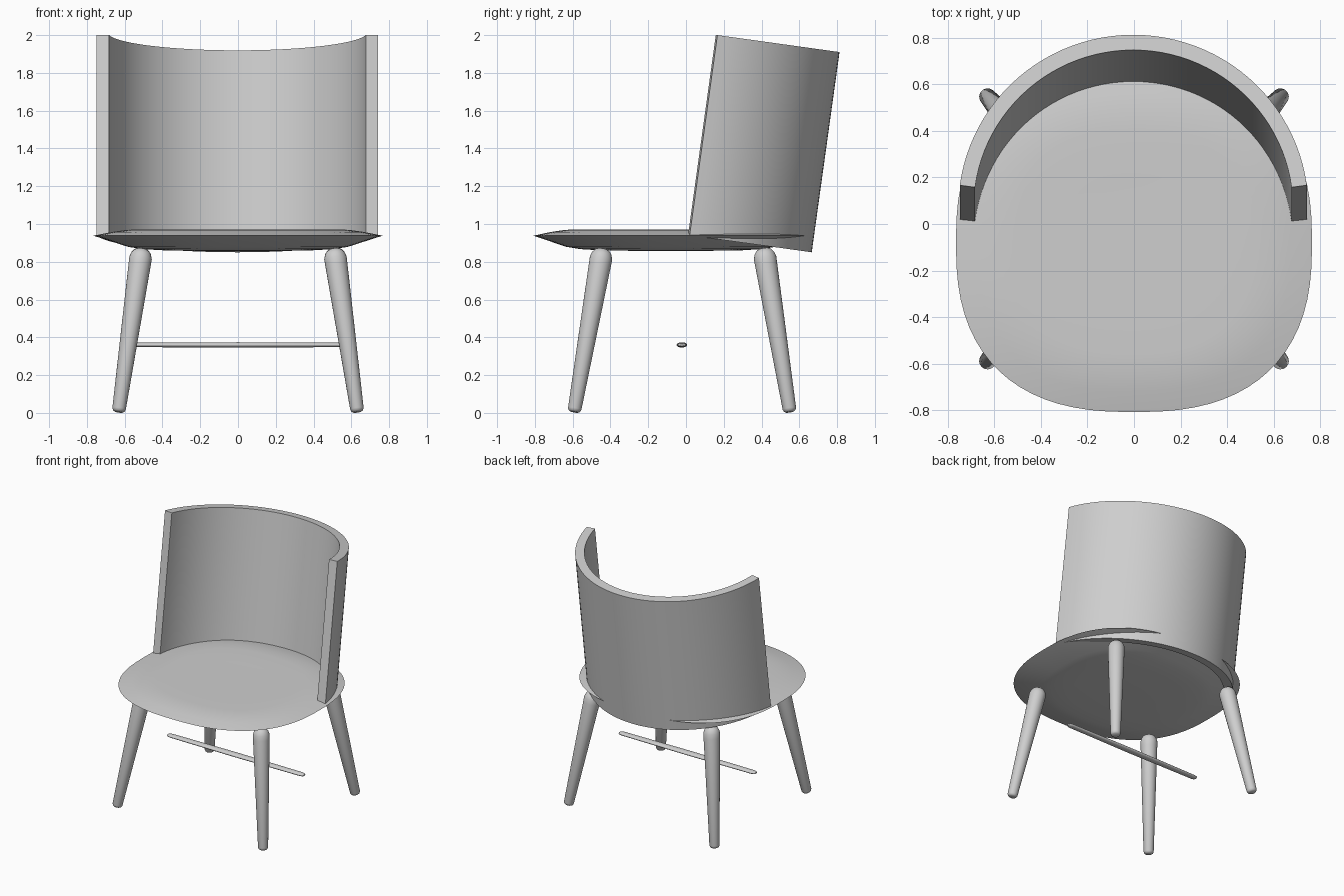
import bpy, bmesh, math
from mathutils import Vector, Matrix

if "Cube" in bpy.data.objects:
    bpy.data.objects.remove(bpy.data.objects["Cube"])

grey = bpy.data.materials.new("light_grey")
grey.diffuse_color = (0.62, 0.62, 0.62, 1)
grey.use_nodes = True
grey.node_tree.nodes["Principled BSDF"].inputs["Base Color"].default_value = grey.diffuse_color


def loft(name, rings, angle=35):
    """Skin a list of closed rings and cap both ends."""
    bm = bmesh.new()
    loops = [[bm.verts.new(p) for p in ring] for ring in rings]
    n = len(loops[0])
    for a, b in zip(loops, loops[1:]):
        for i in range(n):
            j = (i + 1) % n
            bm.faces.new((a[i], a[j], b[j], b[i]))
    bm.faces.new(loops[0][::-1])
    bm.faces.new(loops[-1])
    bmesh.ops.recalc_face_normals(bm, faces=bm.faces)
    mesh = bpy.data.meshes.new(name)
    bm.to_mesh(mesh)
    bm.free()
    mesh.materials.append(grey)
    mesh.shade_smooth()
    mesh.set_sharp_from_angle(angle=math.radians(angle))
    obj = bpy.data.objects.new(name, mesh)
    bpy.context.collection.objects.link(obj)
    return obj


def spow(v, e):
    return math.copysign(abs(v) ** e, v)


# Seat: rounded-square lens with a sharp rim, as (scale, height) rings
def seat_ring(s, z, n=72, e=2 / 2.5):
    angles = [2 * math.pi * i / n for i in range(n)]
    return [(0.765 * s * spow(math.cos(t), e),
             -0.08 + 0.728 * s * spow(math.sin(t), e), z) for t in angles]


loft("seat", [seat_ring(s, z) for s, z in (
    (0.15, 0.857), (0.5, 0.860), (0.66, 0.867), (0.76, 0.879), (1.0, 0.938),
    (0.88, 0.957), (0.77, 0.969), (0.66, 0.972), (0.4, 0.971), (0.15, 0.970))])

# Backrest: slightly more than a half tube, leaning back
R_OUT, R_IN, START, SEG = 0.752, 0.686, math.radians(7.6), 48
sweep = [START + (math.pi - 2 * START) * i / SEG for i in range(SEG + 1)]
outline = ([(R_OUT * math.cos(t), R_OUT * math.sin(t) - 0.1) for t in sweep] +
           [(R_IN * math.cos(t), R_IN * math.sin(t) - 0.1) for t in reversed(sweep)])
back = loft("backrest", [[(x, y, z) for x, y in outline] for z in (0, 1.07)])
back.data.transform(Matrix.Translation((-0.003, 0.02, 0.94)) @
                    Matrix.Rotation(math.radians(-7.9), 4, 'X'))

# Legs: tapered, splayed, with rounded ends, as (distance along leg, radius)
LEG = ((0, 0.022), (0.006, 0.031), (0.018, 0.036), (0.8, 0.059), (0.835, 0.060),
       (0.86, 0.052), (0.876, 0.040), (0.884, 0.025))


def leg(name, foot, top):
    foot, top = Vector(foot), Vector(top)
    axis = (top - foot).normalized()
    turn = axis.to_track_quat('Z', 'Y').to_matrix()
    rings = [[foot + turn @ Vector((r * math.cos(i * math.pi / 12),
                                    r * math.sin(i * math.pi / 12), d))
              for i in range(24)] for d, r in LEG]
    loft(name, rings, 45)


for side, sx in (("left", -1), ("right", 1)):
    leg("front_leg_" + side, (sx * 0.632, -0.592, 0.005), (sx * 0.508, -0.44, 0.875))
    leg("back_leg_" + side, (sx * 0.632, 0.55, 0.005), (sx * 0.508, 0.41, 0.875))

# Stretcher: flattened bar with tapered ends
BAR = ((-0.59, 0.4), (-0.583, 0.7), (-0.56, 0.85), (0, 1), (0.56, 0.85), (0.583, 0.7), (0.59, 0.4))
loft("stretcher", [[(x, -0.022 + 0.028 * s * math.cos(i * math.pi / 8),
                     0.36 + 0.014 * s * math.sin(i * math.pi / 8))
                    for i in range(16)] for x, s in BAR], 45)
